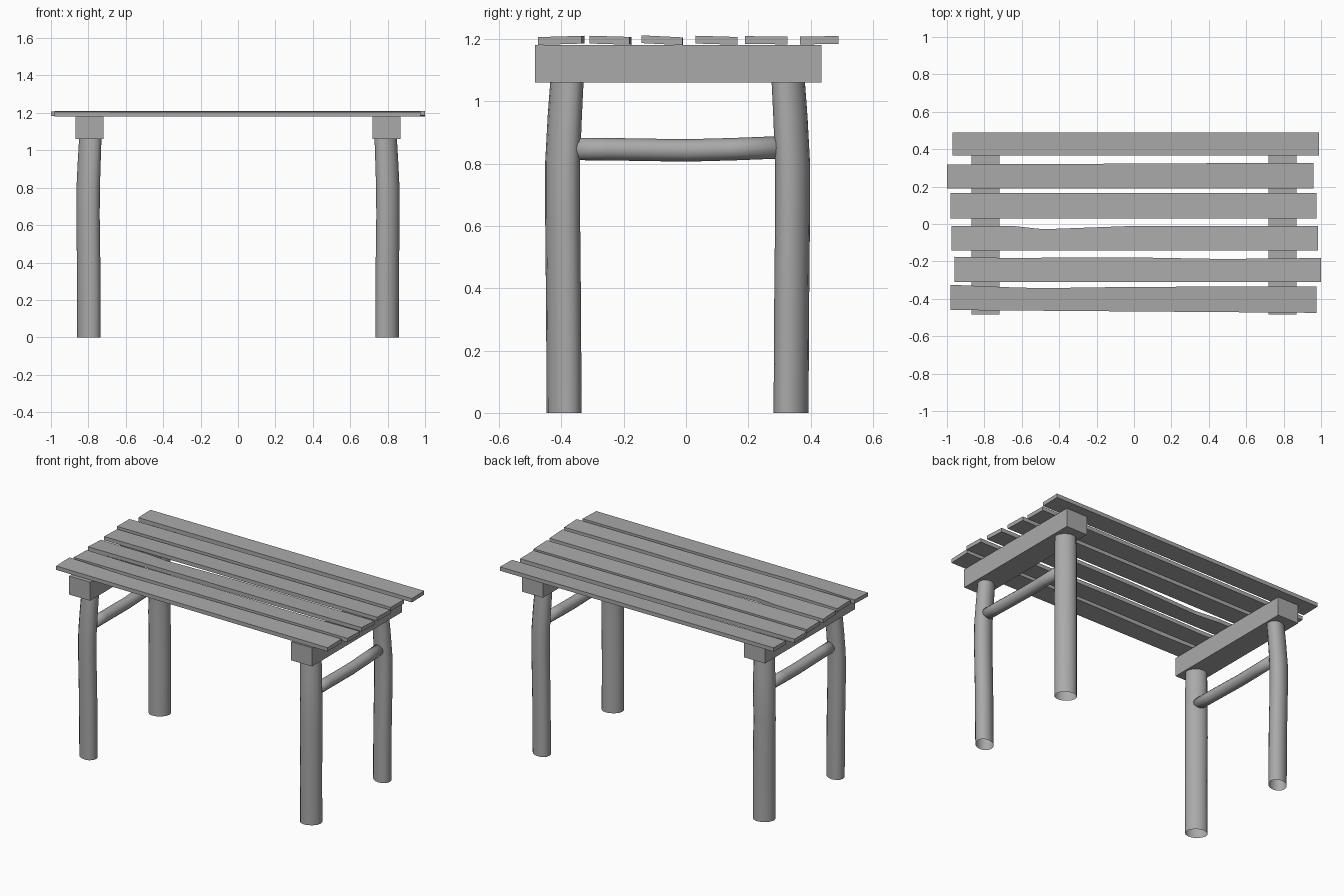
import bpy, bmesh
from math import sin, cos, tan, pi, radians
from mathutils import Vector

cube = bpy.data.objects.get("Cube")
if cube:
    bpy.data.objects.remove(cube, do_unlink=True)

wood = bpy.data.materials.new("weathered_grey_wood")
wood.use_nodes = True
GREY = (0.4, 0.4, 0.4, 1)
wood.diffuse_color = GREY
wood.node_tree.nodes["Principled BSDF"].inputs["Base Color"].default_value = GREY


def loft(name, rings, caps=True, smooth=False):
    """Skin a series of point rings into one object."""
    bm = bmesh.new()
    loops = [[bm.verts.new(p) for p in ring] for ring in rings]
    n = len(loops[0])
    for a, b in zip(loops, loops[1:]):
        for i in range(n):
            j = (i + 1) % n
            bm.faces.new((a[i], a[j], b[j], b[i]))
    if caps:
        bm.faces.new(loops[0][::-1])
        bm.faces.new(loops[-1])
    bmesh.ops.recalc_face_normals(bm, faces=bm.faces)
    for f in bm.faces:
        f.smooth = smooth
    mesh = bpy.data.meshes.new(name)
    bm.to_mesh(mesh)
    bm.free()
    mesh.materials.append(wood)
    obj = bpy.data.objects.new(name, mesh)
    bpy.context.collection.objects.link(obj)
    return obj


def ellipse(centre, u, v, sides=14):
    return [centre + u * cos(2 * pi * i / sides) + v * sin(2 * pi * i / sides)
            for i in range(sides)]


# Bent legs: height, outward drift in x, outward drift in y, thickness factor
LEG = [(0, 0, 0, 1), (0.35, 0.001, 0.002, 1), (0.65, 0.005, 0.005, 1),
       (0.8, 0.004, 0.005, 1), (0.95, -0.002, -0.002, 0.98), (1.08, -0.008, -0.01, 0.95)]


def leg(name, sx, sy):
    base_y = 0.337 if sy > 0 else -0.391
    turn = radians(-31 * sx * sy)
    rings = []
    for z, dx, dy, k in LEG:
        c = Vector((sx * (0.797 + dx), base_y + sy * dy, z))
        u = Vector((cos(turn), sin(turn), 0)) * 0.066 * k
        v = Vector((-sin(turn), cos(turn), 0)) * 0.052 * k
        rings.append(ellipse(c, u, v))
    loft(name, rings, caps=False, smooth=True)


# Two end frames: legs, cross beam and round stretcher
for side, sx in (("right", -1), ("left", 1)):
    leg("front_leg_" + side, sx, -1)
    leg("back_leg_" + side, sx, 1)

    beam_x = sx * 0.795
    loft("beam_" + side,
         [[(beam_x + dx, y, z) for dx, z in
           ((-0.075, 1.06), (0.075, 1.06), (0.075, 1.18), (-0.075, 1.18))]
          for y in (-0.485, 0.435)])

    path = [(0.011, -0.39, 0.847), (0.009, -0.25, 0.846), (0.006, 0, 0.842),
            (0.003, 0.15, 0.846), (0, 0.33, 0.853)]
    loft("stretcher_" + side,
         [ellipse(Vector((sx * 0.8 + x, y, z)), Vector((0.036, 0, 0)),
                  Vector((0, 0, 0.036)), 12) for x, y, z in path], smooth=True)

# Rough slats: x start, x end, front edge ends, back edge at each station, tilt
STATIONS = (0, 0.17, 0.25, 0.5, 0.73, 1)
SLATS = [
    (-0.98, 0.975, (-0.46, -0.475), (-0.325, -0.339, -0.343, -0.336, -0.335, -0.335), 0.03),
    (-0.96, 1.0, (-0.31, -0.31), (-0.175, -0.183, -0.18, -0.179, -0.187, -0.182), -0.03),
    (-0.975, 0.985, (-0.143, -0.143), (-0.01, -0.011, -0.028, -0.01, -0.01, -0.012), -0.05),
    (-0.98, 0.975, (0.03, 0.03), (0.165,) * 6, -0.03),
    (-1.0, 0.96, (0.19, 0.19), (0.318, 0.32, 0.32, 0.323, 0.325, 0.326), -0.01),
    (-0.97, 0.99, (0.365, 0.365), (0.49,) * 6, 0.02),
]
for n, (x0, x1, front, back, tilt) in enumerate(SLATS, 1):
    mid = (front[0] + back[0]) / 2
    rings = []
    for t, yb in zip(STATIONS, back):
        x = x0 + (x1 - x0) * t
        yf = front[0] + (front[1] - front[0]) * t
        rings.append([(x, y, z + tan(tilt) * (y - mid)) for y, z in
                      ((yf, 1.183), (yb, 1.183), (yb, 1.208), (yf, 1.208))])
    loft("slat_%d" % n, rings)
